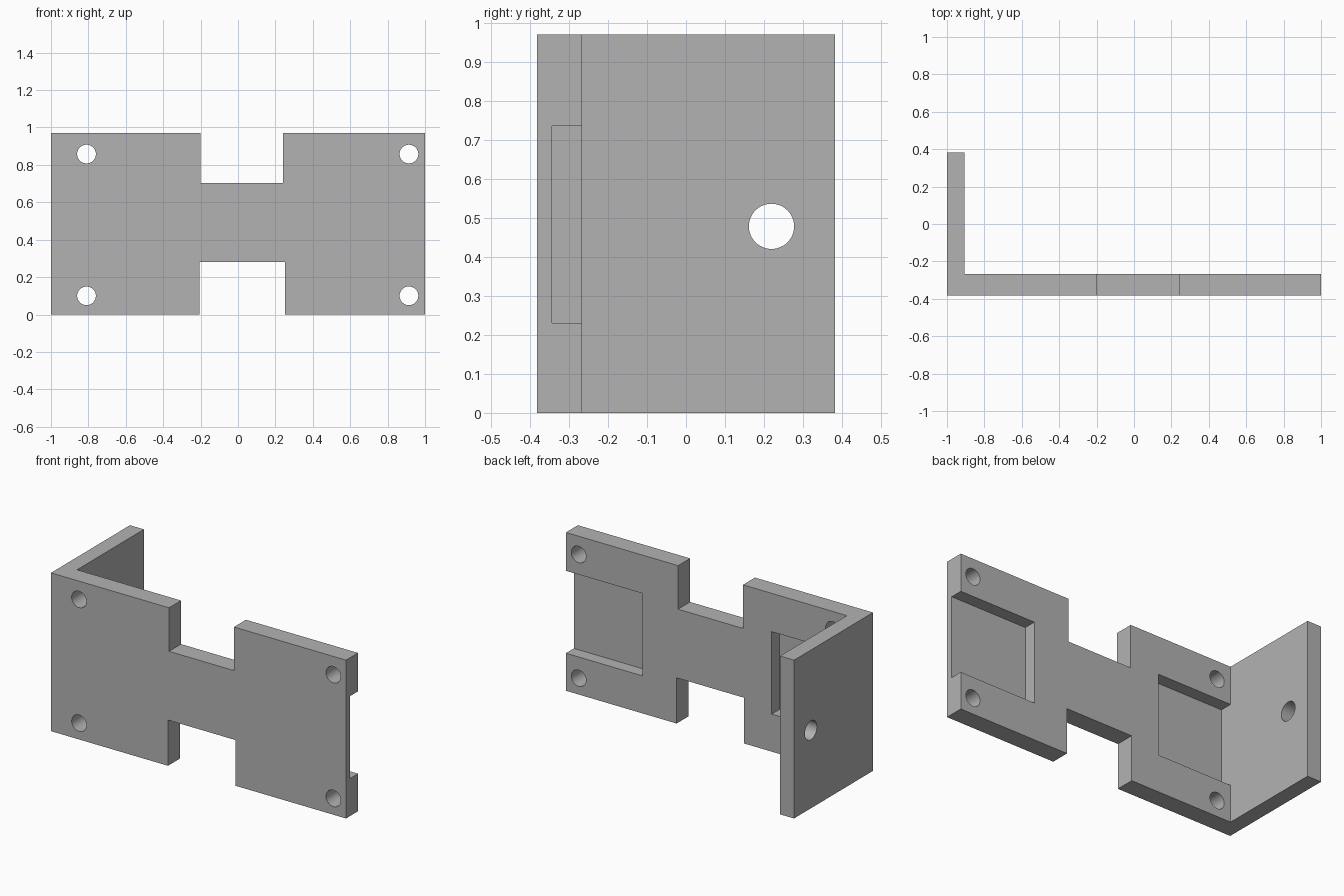
import bpy, bmesh
from math import radians
from mathutils import Matrix, Vector

old = bpy.data.objects.get("Cube")
if old:
    bpy.data.objects.remove(old, do_unlink=True)

# Overall sizes
HEIGHT, FRONT, BACK = 0.97, -0.382, 0.382
PLATE_BACK, FLANGE_IN, FLOOR = -0.266, -0.905, -0.343

grey = bpy.data.materials.new("plain grey")
grey.use_nodes = True
grey.diffuse_color = (0.45, 0.45, 0.45, 1)
grey.node_tree.nodes["Principled BSDF"].inputs["Base Color"].default_value = grey.diffuse_color


def make_object(name, bm):
    bmesh.ops.recalc_face_normals(bm, faces=bm.faces)
    mesh = bpy.data.meshes.new(name)
    bm.to_mesh(mesh)
    bm.free()
    mesh.materials.append(grey)
    obj = bpy.data.objects.new(name, mesh)
    bpy.context.collection.objects.link(obj)
    return obj


def add_box(bm, low, high):
    low, high = Vector(low), Vector(high)
    matrix = Matrix.Translation((low + high) / 2) @ Matrix.Diagonal((high - low).to_4d())
    bmesh.ops.create_cube(bm, size=1, matrix=matrix)


def add_hole(bm, centre, radius, axis):
    turn = Matrix.Rotation(radians(90), 4, "Y" if axis == "X" else "X")
    bmesh.ops.create_cone(bm, cap_ends=True, segments=48, radius1=radius, radius2=radius,
                          depth=0.4, matrix=Matrix.Translation(centre) @ turn)


# L-shaped body: front plate with a flange running back on the right
bm = bmesh.new()
profile = [(-1, FRONT), (1, FRONT), (1, PLATE_BACK), (FLANGE_IN, PLATE_BACK),
           (FLANGE_IN, BACK), (-1, BACK)]
face = bm.faces.new([bm.verts.new((x, y, 0)) for x, y in profile])
extruded = bmesh.ops.extrude_face_region(bm, geom=[face])["geom"]
bmesh.ops.translate(bm, vec=(0, 0, HEIGHT),
                    verts=[v for v in extruded if isinstance(v, bmesh.types.BMVert)])
bracket = make_object("mounting_bracket", bm)

cut = bmesh.new()
# Notches in the top and bottom edges
add_box(cut, (-0.2, -0.6, 0.703), (0.24, 0, 1.2))
add_box(cut, (-0.207, -0.6, -0.2), (0.25, 0, 0.28))
# Shallow pockets in the back of the plate
for x0, x1 in ((FLANGE_IN, -0.395), (0.48, 1.2)):
    add_box(cut, (x0, FLOOR, 0.23), (x1, -0.2, 0.735))
# Screw holes in the plate corners
for x in (-0.81, 0.914):
    for z in (0.1, 0.858):
        add_hole(cut, (x, -0.35, z), 0.05, "Y")
# Larger hole through the flange
add_hole(cut, (-0.95, 0.219, 0.478), 0.058, "X")
cutter = make_object("cutter", cut)
cutter.hide_render = True

# Cut the body, then drop the helper
boolean = bracket.modifiers.new("openings", "BOOLEAN")
boolean.operation = "DIFFERENCE"
boolean.solver = "EXACT"
boolean.object = cutter
bpy.ops.object.select_all(action="DESELECT")
bracket.select_set(True)
bpy.context.view_layer.objects.active = bracket
bpy.ops.object.modifier_apply(modifier=boolean.name)
bpy.data.objects.remove(cutter, do_unlink=True)
bpy.ops.object.shade_smooth_by_angle(angle=radians(30))
